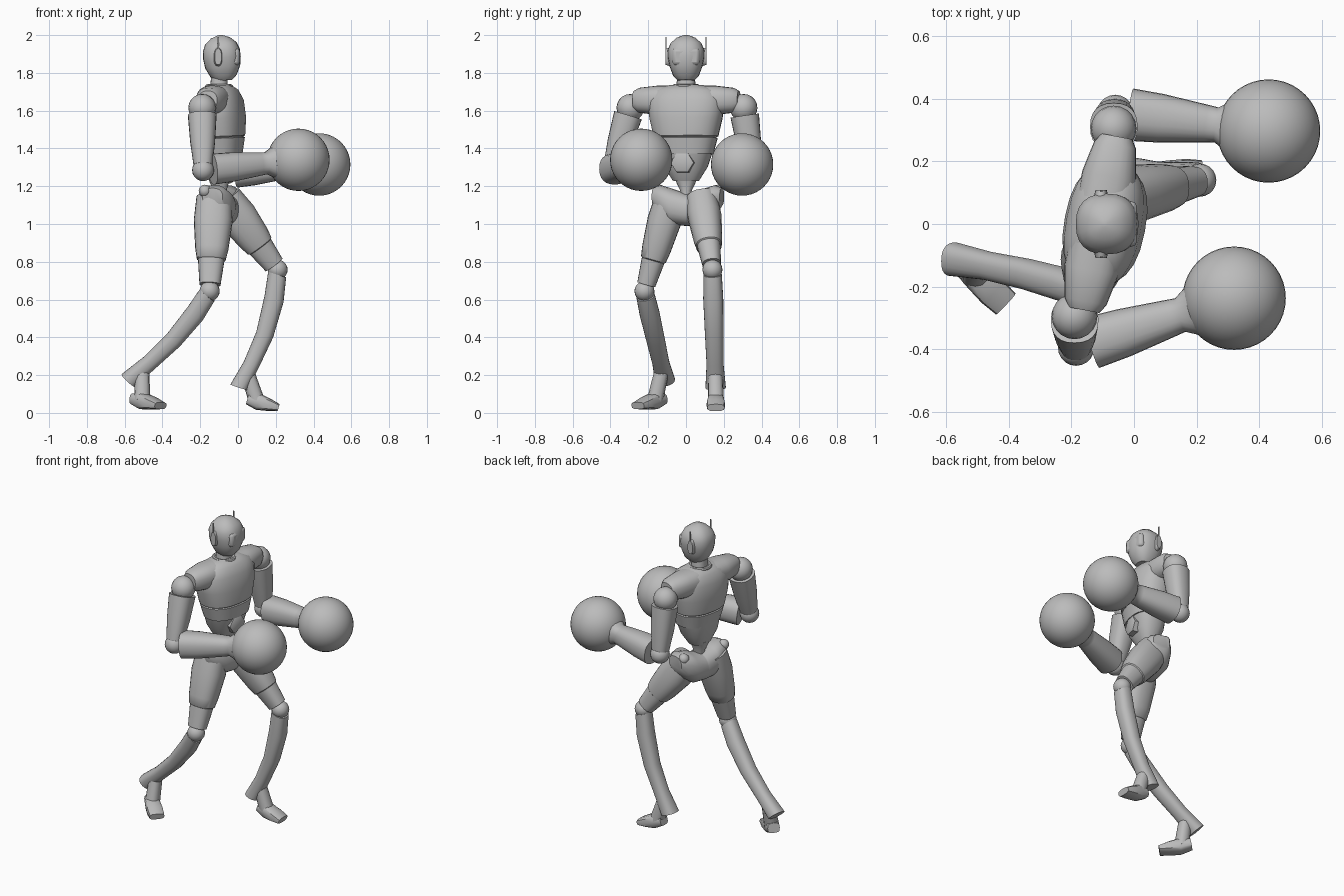
import bpy, math
from mathutils import Vector

cube = bpy.data.objects.get("Cube")
if cube:
    bpy.data.objects.remove(cube, do_unlink=True)

grey = bpy.data.materials.new("plain_grey")
grey.use_nodes = True
colour = (0.5, 0.5, 0.5, 1)
grey.diffuse_color = colour
grey.node_tree.nodes["Principled BSDF"].inputs["Base Color"].default_value = colour

UP = Vector((0, 0, 1))
LEFT = Vector((0, 1, 0))
FRONT = Vector((1, 0, 0))
yaw = math.radians(-11)
FACING = Vector((math.cos(yaw), math.sin(yaw), 0))
NO_BOW = Vector()


def finish(obj, name):
    obj.name = name
    obj.data.materials.clear()
    obj.data.materials.append(grey)
    bpy.ops.object.select_all(action='DESELECT')
    obj.select_set(True)
    bpy.context.view_layer.objects.active = obj
    bpy.ops.object.shade_smooth_by_angle(angle=math.radians(42))


def along(start, end, t, bow=NO_BOW):
    """Point on a straight or bowed line between two joints."""
    return Vector(start).lerp(Vector(end), t) + bow * math.sin(math.pi * t)


def limb(name, start, end, profile, forward=FRONT, power=2.4, sides=24, bow=NO_BOW):
    """Skin rounded rings of (position, radius forward, radius sideways)."""
    axis = (Vector(end) - Vector(start)).normalized()
    side = axis.cross(forward).normalized()
    fwd = side.cross(axis)
    verts, faces = [], []
    for t, deep, wide in profile:
        centre = along(start, end, t, bow)
        for k in range(sides):
            angle = math.tau * k / sides
            c, s = math.cos(angle), math.sin(angle)
            u = math.copysign(abs(c) ** (2 / power), c) * deep
            v = math.copysign(abs(s) ** (2 / power), s) * wide
            verts.append(centre + fwd * u + side * v)
    for row in range(len(profile) - 1):
        for k in range(sides):
            a = row * sides + k
            b = row * sides + (k + 1) % sides
            faces.append((a, b, b + sides, a + sides))
    faces.append(tuple(reversed(range(sides))))
    faces.append(tuple(range(len(verts) - sides, len(verts))))
    mesh = bpy.data.meshes.new(name)
    mesh.from_pydata(verts, [], faces)
    obj = bpy.data.objects.new(name, mesh)
    bpy.context.collection.objects.link(obj)
    finish(obj, name)


def mirrored(half):
    """Complete a crosswise profile from its right half."""
    return half + [(1 - t, deep, wide) for t, deep, wide in reversed(half)]


def ball(name, centre, radius, segments=20):
    bpy.ops.mesh.primitive_uv_sphere_add(segments=segments, ring_count=segments // 2,
                                         radius=radius, location=centre)
    finish(bpy.context.object, name)


def box(name, centre, size, bevel):
    bpy.ops.mesh.primitive_cube_add(size=1, location=centre)
    obj = bpy.context.object
    obj.scale = size
    bpy.ops.object.transform_apply(location=False, rotation=False, scale=True)
    modifier = obj.modifiers.new("soft_edges", 'BEVEL')
    modifier.width = bevel
    modifier.segments = 2
    finish(obj, name)


def build_arm(label, shoulder, elbow, glove):
    ball(label + "_shoulder_joint", shoulder, 0.073)
    limb(label + "_upper_arm", shoulder, elbow,
         [(0.12, 0.076, 0.076), (0.55, 0.066, 0.066), (0.92, 0.05, 0.05)])
    ball(label + "_elbow", elbow, 0.058)
    limb(label + "_forearm", elbow, glove,
         [(0.1, 0.082, 0.084), (0.3, 0.078, 0.078), (0.6, 0.062, 0.06),
          (0.66, 0.058, 0.056), (0.75, 0.085, 0.085)], forward=UP)
    ball(label + "_glove", glove, 0.165, segments=40)


def build_leg(label, hip, knee, calf_end, heel, toe):
    limb(label + "_thigh", hip, knee,
         [(0, 0.095, 0.083), (0.25, 0.103, 0.09), (0.55, 0.088, 0.077), (0.66, 0.077, 0.068),
          (0.67, 0.07, 0.062), (0.93, 0.056, 0.049)])
    ball(label + "_knee", knee, 0.053)
    bow = FRONT * 0.045
    limb(label + "_shin", knee, calf_end,
         [(0.04, 0.05, 0.049), (0.25, 0.053, 0.053), (0.55, 0.047, 0.049),
          (0.8, 0.043, 0.045), (1, 0.048, 0.054)], bow=bow)
    limb(label + "_ankle", along(knee, calf_end, 0.87, bow), along(heel, toe, 0.3),
         [(0, 0.037, 0.038), (1, 0.043, 0.043)], sides=12)
    limb(label + "_foot", heel, toe,
         [(0, 0.03, 0.037), (0.35, 0.044, 0.045), (0.7, 0.033, 0.05), (1, 0.019, 0.046)],
         forward=UP, power=3.2, sides=12)


# Head, visor and neck
limb("head", (-0.075, 0, 1.76), (-0.095, 0, 2),
     [(0, 0.045, 0.045), (0.1, 0.07, 0.068), (0.3, 0.093, 0.086), (0.5, 0.1, 0.096),
      (0.67, 0.098, 0.097), (0.82, 0.083, 0.082), (0.94, 0.05, 0.05), (1, 0.01, 0.01)])
box("visor", (-0.02, 0, 1.885), (0.06, 0.145, 0.09), bevel=0.018)
limb("neck", (-0.1, 0, 1.68), (-0.1, 0, 1.79), [(0, 0.05, 0.055), (1, 0.042, 0.046)])

# Ear pods with thin aerials
for label, side in (("left", 1), ("right", -1)):
    limb(label + "_ear_pod", (-0.105, side * 0.085, 1.885), (-0.105, side * 0.108, 1.885),
         [(0, 0.05, 0.024), (1, 0.042, 0.018)], forward=UP)
    box(label + "_aerial", (-0.105, side * 0.105, 1.945), (0.008, 0.006, 0.09), bevel=0.001)

# Torso, turned a little towards the right
limb("chest", (-0.085, 0, 1.37), (-0.1, 0, 1.735),
     [(0, 0.105, 0.145), (0.23, 0.12, 0.168), (0.24, 0.113, 0.16), (0.26, 0.122, 0.172),
      (0.52, 0.13, 0.195), (0.77, 0.12, 0.205), (0.92, 0.095, 0.175), (1, 0.06, 0.09)],
     forward=FACING)
limb("shoulder_yoke", (-0.16, -0.275, 1.655), (-0.055, 0.28, 1.655),
     mirrored([(0, 0.05, 0.05), (0.05, 0.066, 0.068), (0.23, 0.078, 0.088)]), forward=UP)
limb("abdomen", (-0.1, 0, 1.23), (-0.09, 0, 1.39),
     [(0, 0.055, 0.07), (0.45, 0.09, 0.115), (1, 0.105, 0.145)], forward=FACING)
limb("waist", (-0.09, 0, 1.1), (-0.1, 0, 1.25),
     [(0, 0.04, 0.03), (0.5, 0.035, 0.03), (1, 0.06, 0.065)])
limb("belly_plate", (-0.04, -0.01, 1.325), (0.018, -0.022, 1.325),
     [(0, 0.065, 0.06), (0.9, 0.062, 0.058), (1, 0.048, 0.045)],
     forward=LEFT, power=2, sides=6)
bpy.ops.mesh.primitive_torus_add(major_radius=0.062, minor_radius=0.012, major_segments=24,
                                 minor_segments=8, location=(-0.1, 0, 1.728))
finish(bpy.context.object, "collar")

# Sagging pelvis with raised hip corners
limb("pelvis", (-0.135, -0.17, 1.145), (-0.055, 0.19, 1.145),
     mirrored([(0, 0.045, 0.055), (0.1, 0.083, 0.083), (0.28, 0.095, 0.102),
               (0.49, 0.086, 0.095)]), forward=UP, bow=UP * -0.07)
ball("left_hip_knob", (-0.1, 0.165, 1.175), 0.033)
ball("right_hip_knob", (-0.175, -0.14, 1.175), 0.033)

# Arms
build_arm("right", shoulder=(-0.19, -0.295, 1.615), elbow=(-0.185, -0.395, 1.285),
          glove=(0.32, -0.237, 1.34))
build_arm("left", shoulder=(-0.065, 0.305, 1.615), elbow=(-0.06, 0.355, 1.27),
          glove=(0.43, 0.297, 1.315))

# Legs
build_leg("right", hip=(-0.125, -0.08, 1.14), knee=(-0.15, -0.22, 0.645),
          calf_end=(-0.58, -0.112, 0.172), heel=(-0.55, -0.125, 0.075), toe=(-0.41, -0.255, 0.038))
build_leg("left", hip=(-0.07, 0.085, 1.13), knee=(0.21, 0.14, 0.758),
          calf_end=(0.005, 0.157, 0.135), heel=(0.05, 0.158, 0.075), toe=(0.215, 0.158, 0.028))
